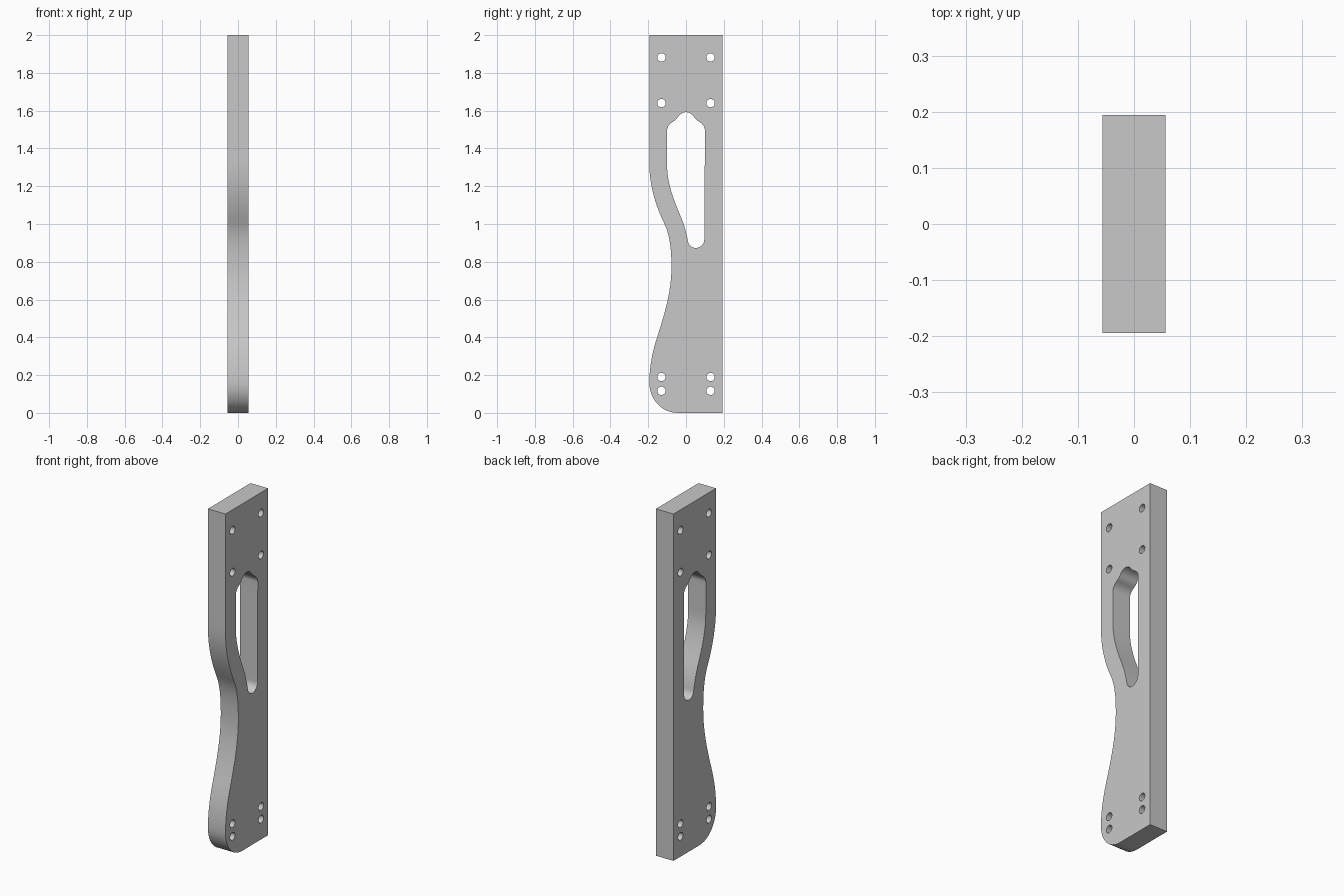
import bpy, bmesh, math
from mathutils import Matrix, Vector

if "Cube" in bpy.data.objects:
    bpy.data.objects.remove(bpy.data.objects["Cube"], do_unlink=True)

HALF_THICK = 0.056
HALF_DEPTH = 0.194


def add_loop(curve, knots):
    """Closed spline from (y, z, heading in degrees); heading None is a corner."""
    spline = curve.splines.new('BEZIER')
    spline.bezier_points.add(len(knots) - 1)
    spline.use_cyclic_u = True
    spline.resolution_u = 12
    pts = spline.bezier_points
    for p, k in zip(pts, knots):
        p.handle_left_type = p.handle_right_type = 'FREE'
        p.co = (k[0], k[1], 0)
    for i, a in enumerate(knots):
        j = (i + 1) % len(knots)
        b = knots[j]
        pa, pb = pts[i].co.copy(), pts[j].co.copy()
        chord = pb - pa
        straight = math.degrees(math.atan2(chord.y, chord.x))
        ha = math.radians(straight if a[2] is None else a[2])
        hb = math.radians(straight if b[2] is None else b[2])
        turn = math.remainder(hb - ha, math.tau)
        # Handle length that makes a circular arc
        reach = chord.length / (3 * math.cos(turn / 4) ** 2)
        pts[i].handle_right = pa + reach * Vector((math.cos(ha), math.sin(ha), 0))
        pts[j].handle_left = pb - reach * Vector((math.cos(hb), math.sin(hb), 0))


profile = bpy.data.curves.new("plate_profile", 'CURVE')
profile.dimensions = '2D'
profile.fill_mode = 'BOTH'
profile.extrude = HALF_THICK

# Outer outline: straight back, waisted front, rounded front foot
add_loop(profile, [
    (-HALF_DEPTH, 2, None), (HALF_DEPTH, 2, None), (HALF_DEPTH, 0, None),
    (-0.045, 0, 180), (-HALF_DEPTH, 0.16, 90), (-0.153, 0.4, 72),
    (-0.077, 0.77, 90), (-0.118, 1.01, 116), (-HALF_DEPTH, 1.32, 90),
])

# Grip slot: rounded shoulders and crown, tapering to a round lower end
shoulder = [(-0.1, 1.495, 90), (-0.072, 1.54, 32), (-0.05, 1.557, 48), (-0.03, 1.58, 38)]
mirrored = [(-y, z, -h) for y, z, h in reversed(shoulder)]
add_loop(profile, shoulder + [(0, 1.592, 0)] + mirrored + [
    (0.097, 0.92, 270), (0.052, 0.873, 180), (0.01, 0.91, 100),
    (-0.03, 1.045, 113), (-0.1, 1.31, 90),
])

# Bolt holes in mirrored pairs
R = 0.022
for z in (0.117, 0.19, 1.64, 1.882):
    for y in (-0.13, 0.13):
        add_loop(profile, [(y + R, z, 90), (y, z + R, 180), (y - R, z, 270), (y, z - R, 0)])

# Turn the profile into a mesh standing upright
helper = bpy.data.objects.new("profile_helper", profile)
bpy.context.collection.objects.link(helper)
deps = bpy.context.evaluated_depsgraph_get()
mesh = bpy.data.meshes.new_from_object(helper.evaluated_get(deps))
bpy.data.objects.remove(helper, do_unlink=True)
mesh.transform(Matrix(((0, 0, 1, 0), (1, 0, 0, 0), (0, 1, 0, 0), (0, 0, 0, 1))))

bm = bmesh.new()
bm.from_mesh(mesh)
bmesh.ops.remove_doubles(bm, verts=bm.verts, dist=0.0001)
bmesh.ops.recalc_face_normals(bm, faces=bm.faces)
bm.to_mesh(mesh)
bm.free()

# Plain grey finish
grey = bpy.data.materials.new("light_grey")
grey.use_nodes = True
colour = (0.58, 0.58, 0.58, 1)
grey.diffuse_color = colour
grey.node_tree.nodes["Principled BSDF"].inputs["Base Color"].default_value = colour
mesh.materials.clear()
mesh.materials.append(grey)

plate = bpy.data.objects.new("handle_plate", mesh)
bpy.context.collection.objects.link(plate)
bpy.ops.object.select_all(action='DESELECT')
plate.select_set(True)
bpy.context.view_layer.objects.active = plate
bpy.ops.object.shade_smooth_by_angle(angle=math.radians(30))
